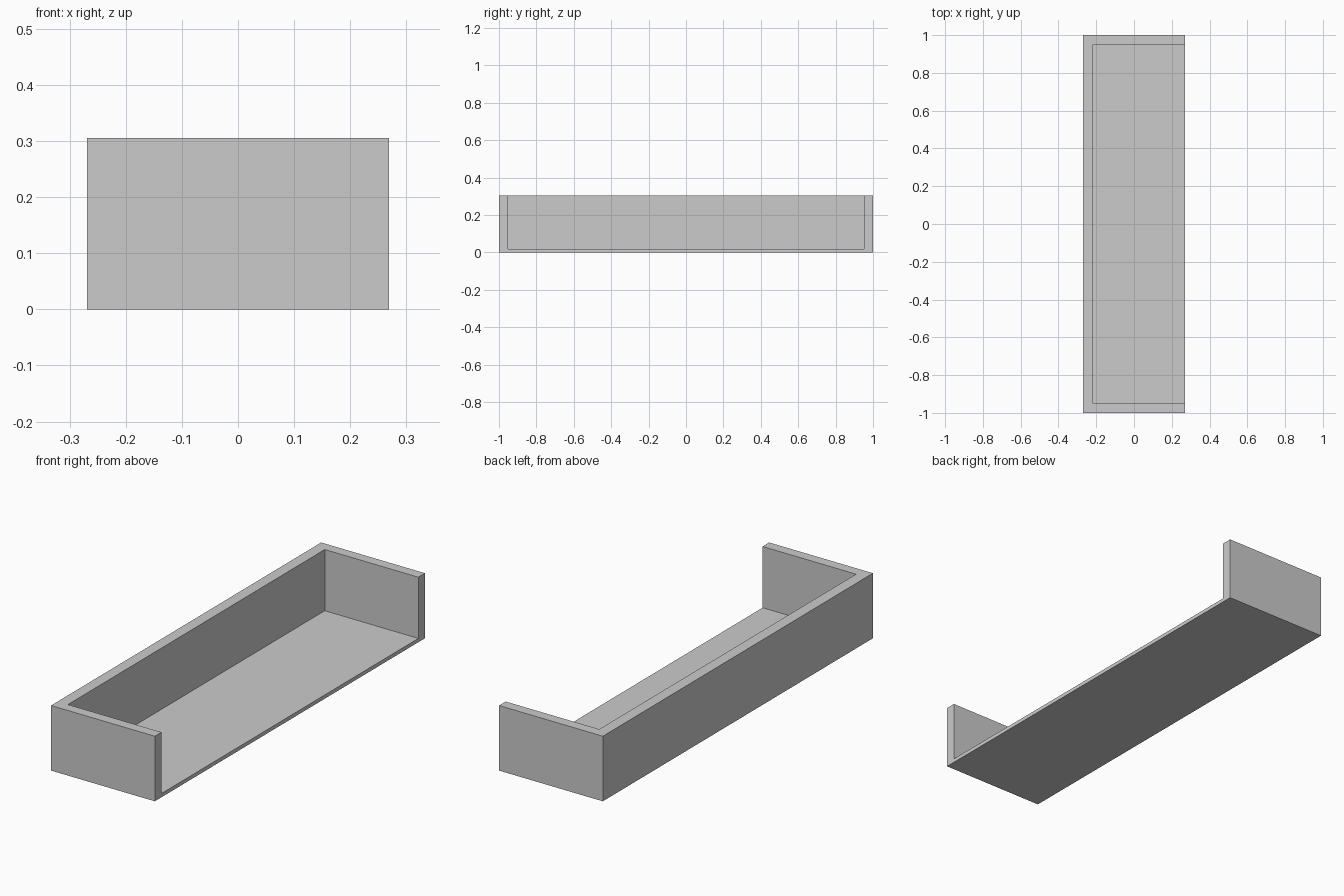
import bpy

if "Cube" in bpy.data.objects:
    bpy.data.objects.remove(bpy.data.objects["Cube"])

W, L, H = 0.538, 2.0, 0.305      # overall size in x, y, z
BACK, SIDE, FLOOR = 0.053, 0.049, 0.018  # wall and floor thicknesses


def box(name, lo, hi):
    """Axis-aligned box between two corners."""
    bpy.ops.mesh.primitive_cube_add(size=1)
    ob = bpy.context.object
    ob.name = ob.data.name = name
    for v in ob.data.vertices:
        v.co = [h if c > 0 else l for c, l, h in zip(v.co, lo, hi)]
    return ob


# Solid block for the open tray
tray = box("open_tray", (-W / 2, -L / 2, 0), (W / 2, L / 2, H))

# Hollow, open at the top and along the +x side
hollow = box("hollow_cutter",
             (-W / 2 + BACK, -L / 2 + SIDE, FLOOR),
             (W / 2 + 0.2, L / 2 - SIDE, H + 0.2))
hollow.hide_render = True

# Carve the hollow, then discard the cutter
cut = tray.modifiers.new("carve", 'BOOLEAN')
cut.operation = 'DIFFERENCE'
cut.solver = 'EXACT'
cut.object = hollow
bpy.ops.object.select_all(action='DESELECT')
tray.select_set(True)
bpy.context.view_layer.objects.active = tray
bpy.ops.object.modifier_apply(modifier=cut.name)
bpy.data.objects.remove(hollow, do_unlink=True)
